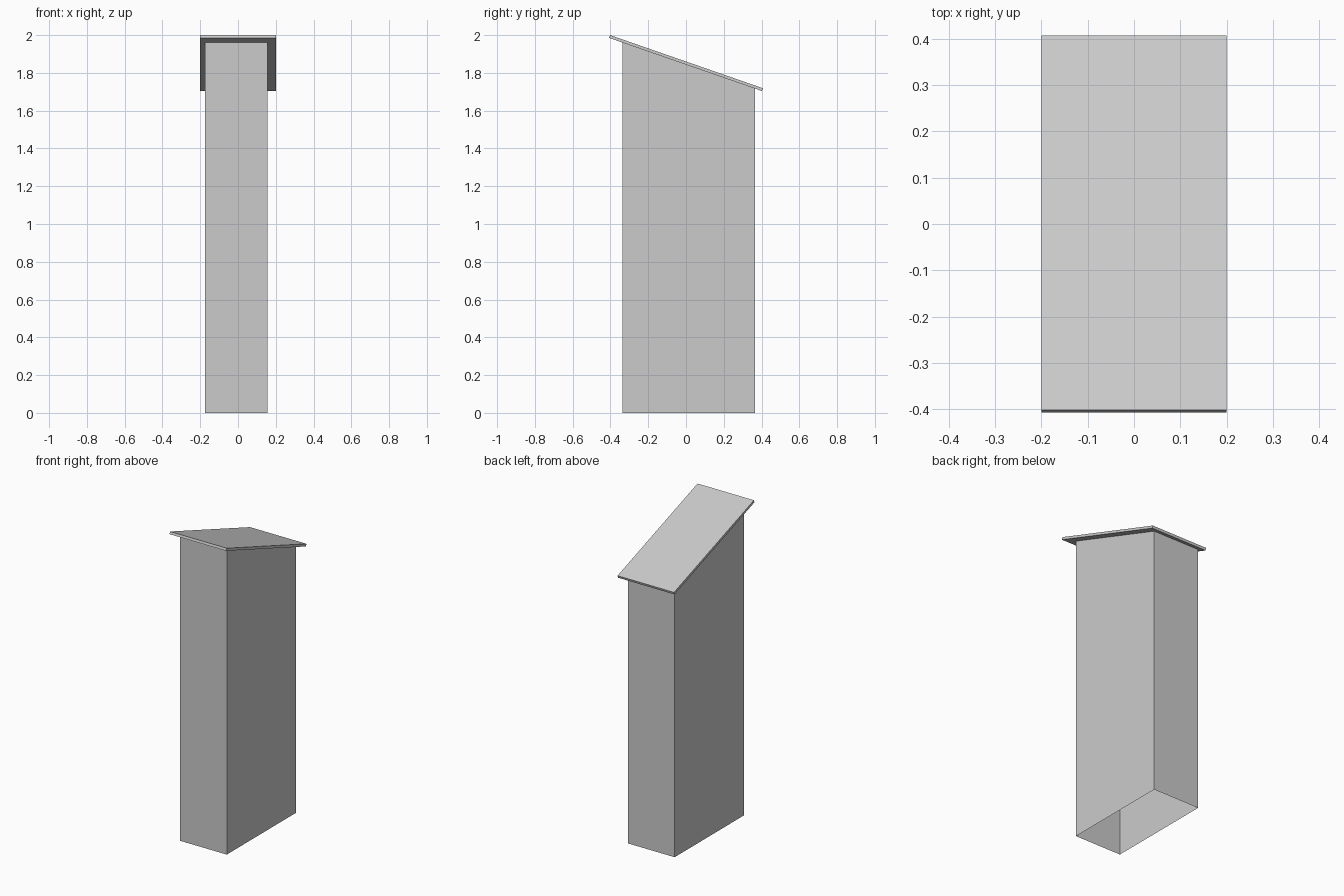
import bpy
import bmesh

cube = bpy.data.objects.get("Cube")
if cube:
    bpy.data.objects.remove(cube, do_unlink=True)

grey = bpy.data.materials.new("plain_grey")
grey.use_nodes = True
colour = (0.6, 0.6, 0.6, 1.0)
grey.diffuse_color = colour
grey.node_tree.nodes["Principled BSDF"].inputs["Base Color"].default_value = colour


def extrude_profile(name, profile, x0, x1, skip=()):
    """Sweep a (y, z) side profile along x, leaving out the listed rim edges."""
    bm = bmesh.new()
    left = [bm.verts.new((x1, y, z)) for y, z in profile]
    right = [bm.verts.new((x0, y, z)) for y, z in profile]
    bm.faces.new(left)
    bm.faces.new(right[::-1])
    n = len(profile)
    for i in range(n):
        if i not in skip:
            j = (i + 1) % n
            bm.faces.new((left[j], left[i], right[i], right[j]))
    mesh = bpy.data.meshes.new(name)
    bm.to_mesh(mesh)
    bm.free()
    mesh.materials.append(grey)
    obj = bpy.data.objects.new(name, mesh)
    bpy.context.collection.objects.link(obj)
    return obj


# Hollow shaft: thin walls, open at the bottom and under the roof
extrude_profile("shaft_walls",
                [(-0.335, 0), (0.365, 0), (0.365, 1.717), (-0.335, 1.96)],
                -0.175, 0.155, skip=(0, 2))

# Sloping roof slab, high at the front
extrude_profile("roof_slab",
                [(-0.407, 1.985), (0.402, 1.704), (0.407, 1.719), (-0.402, 2.0)],
                -0.2, 0.2)
